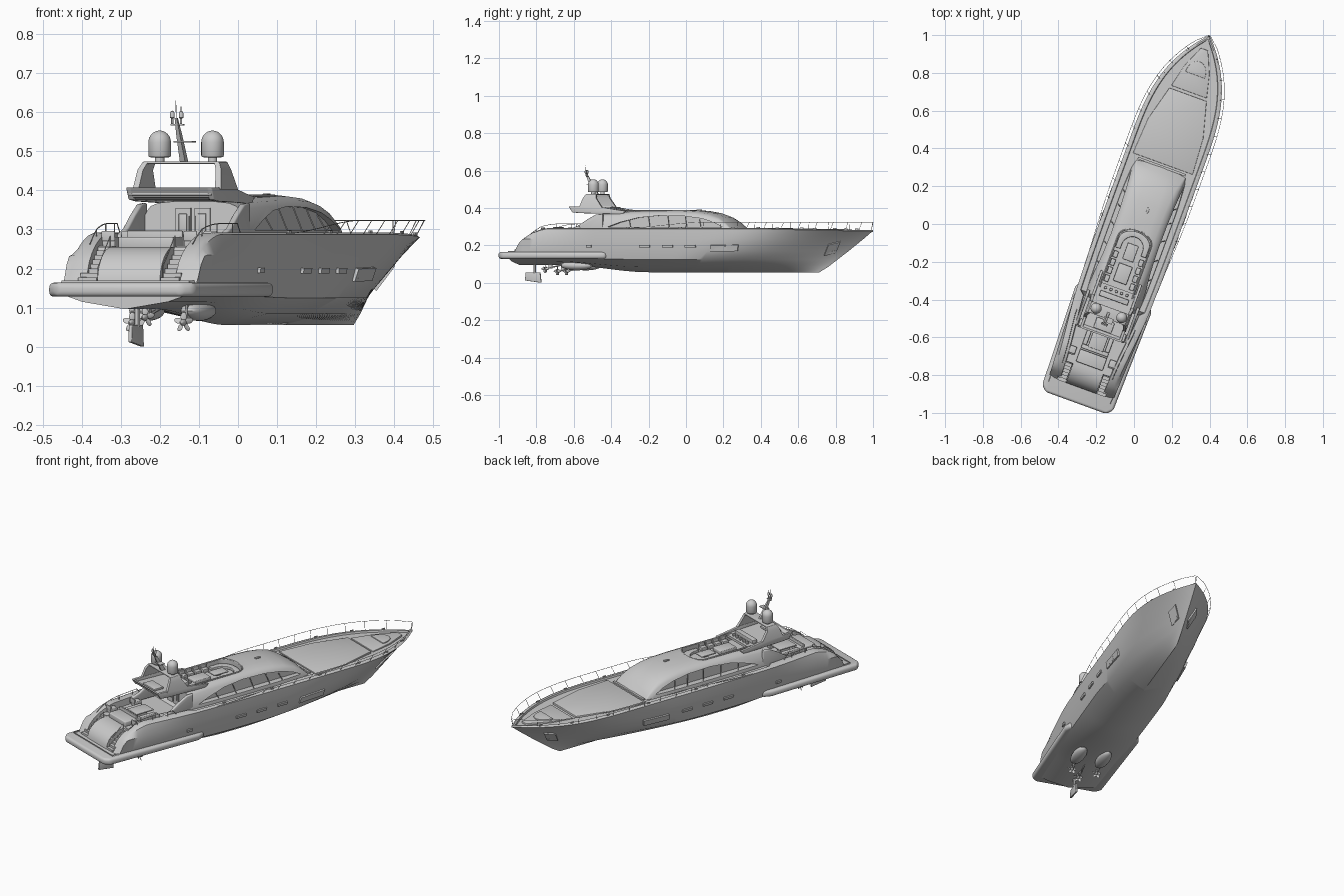
import bpy, bmesh, math
from mathutils import Matrix, Vector
from mathutils.bvhtree import BVHTree

if "Cube" in bpy.data.objects:
    bpy.data.objects.remove(bpy.data.objects["Cube"])

# Local frame: x = starboard, y = towards bow, z = up; turned 20 degrees at the end
def mk(name, bm):
    bmesh.ops.remove_doubles(bm, verts=bm.verts, dist=1e-5)
    bmesh.ops.recalc_face_normals(bm, faces=bm.faces)
    me = bpy.data.meshes.new(name)
    bm.to_mesh(me); bm.free()
    o = bpy.data.objects.new(name, me)
    bpy.context.collection.objects.link(o)
    return o

def loft(name, rings, cap=2):
    bm = bmesh.new()
    R = [[bm.verts.new(p) for p in r] for r in rings]
    n = len(rings[0])
    for a, b in zip(R, R[1:]):
        for i in range(n):
            bm.faces.new((a[i], a[(i + 1) % n], b[(i + 1) % n], b[i]))
    for r in (R[0], R[-1])[:cap]: bm.faces.new(r)
    return mk(name, bm)

def prism(name, pts, a, b, axis='x', bevel=0):
    f = (lambda p, c: (c, p[0], p[1])) if axis == 'x' else (lambda p, c: (p[0], p[1], c))
    o = loft(name, [[f(p, a) for p in pts], [f(p, b) for p in pts]])
    return soften(o, bevel) if bevel else o

def soften(o, w, seg=3):
    bm = bmesh.new(); bm.from_mesh(o.data)
    es = [e for e in bm.edges if len(e.link_faces) == 2 and e.calc_face_angle() > .5]
    bmesh.ops.bevel(bm, geom=es, offset=w, segments=seg, affect='EDGES', profile=.5)
    bm.to_mesh(o.data); bm.free()
    return o

def box(name, x, y, z, sx, sy, sz, bevel=0):
    h, k = sx / 2, sy / 2
    return prism(name, [(x - h, y - k), (x + h, y - k), (x + h, y + k), (x - h, y + k)],
                 z - sz / 2, z + sz / 2, 'z', bevel)

def lathe(name, x, y, prof, n=24):
    return loft(name, [[(x + r * math.cos(i * math.tau / n), y + r * math.sin(i * math.tau / n), z)
                        for i in range(n)] for r, z in prof])

def bake(o):
    dg = bpy.context.evaluated_depsgraph_get()
    me = bpy.data.meshes.new_from_object(o.evaluated_get(dg))
    n = o.name
    bpy.data.objects.remove(o)
    o = bpy.data.objects.new(n, me); bpy.context.collection.objects.link(o)
    o.name = n
    return o

def tubes(name, paths, r=.0015):
    cu = bpy.data.curves.new(name, 'CURVE')
    cu.dimensions = '3D'; cu.bevel_depth = r; cu.bevel_resolution = 1; cu.use_fill_caps = True
    for p in paths:
        s = cu.splines.new('POLY'); s.points.add(len(p) - 1)
        for q, c in zip(s.points, p): q.co = (*c, 1)
    o = bpy.data.objects.new(name, cu); bpy.context.collection.objects.link(o)
    return bake(o)

def cut(o, c):
    m = o.modifiers.new('cut', 'BOOLEAN'); m.object = c; m.operation = 'DIFFERENCE'; m.solver = 'EXACT'
    o = bake(o); bpy.data.objects.remove(c)
    return o

def ramp(x): x = min(max(x, 0), 1); return x * x * (3 - 2 * x)

# Hull: levels from keel to deck edge (z, stem y, half beam, fullness, start of taper, aft rise)
LEV = [(.056, .72, 0, 2, 0, .04), (.085, .77, .13, 1.6, -.15, .03), (.125, .825, .188, 1.75, -.05, .008),
       (.17, .887, .200, 2.1, .05, 0), (.235, .972, .208, 2.6, .2, 0), (.287, 1.024, .21, 3.1, .35, 0)]
def wing(u): x = max(0, (-.70 - u) / .25); return .15 + .143 * math.sqrt(max(0, 1 - x * x))
def beam(k, u):
    z, stem, B, p, m, r = LEV[k]
    f = 1 - max(0, min(1, (u - m) / (stem - m))) ** p
    f -= (.14 if k > 2 else .1) * max(0, -u) ** 2
    return B * f - (.018 * ramp((-u - .45) / .4) if k == 5 else 0)
def zdeck(u): return .287 - .010 * ramp((u - .4) / .6)
rings = []
for i in range(91):
    half = []
    for k, (z, stem, *_, rise) in enumerate(LEV):
        u = -.99 + (stem + .99) * i / 90
        zz = (zdeck(u) if k == 5 else z) + rise * ramp((-.25 - u) / .5)
        half.append((beam(k, u), u, min(zz, wing(u) - .002 * (5 - k)) if k > 3 else zz))
    b, zt = half[-1][0], half[-1][2]
    floor = min(zt, zdeck(u) - .006 if u > -.49 else .255 if u > -.86 else .15)
    half.append((max(b - .012, 0), u, zt + .005))
    half.append((max(b - (.045 if u < -.49 else .022), 0), u, zt + .004))
    half.append((max(b - (.048 if u < -.49 else .025), 0), u, floor))
    half.append((0, u, floor))
    rings.append(half + [(-x, y, z) for x, y, z in half[-2:0:-1]])
hull = loft('hull', rings, 1)
bm = bmesh.new(); bm.from_mesh(hull.data); tree = BVHTree.FromBMesh(bm); bm.free()

# Swim platform with rounded side sponsons
P = [(-.2, -1.018), (-.17, -1.047), (.17, -1.047), (.2, -1.018), (.213, -.47), (.195, -.425), (-.195, -.425), (-.213, -.47)]
soften(prism('swim_platform', P, .128, .164, 'z'), .014, 4)

# Curved transom panel and stairs either side
arc = [(-.86 - .105 * math.sin(a), .16 + .095 * math.cos(a)) for a in [i * math.pi / 16 for i in range(9)]]
prism('transom_panel', arc + [(-.83, .16), (-.83, .255)], -.085, .085)
for s in (-1, 1):
    for i in range(8):
        y0 = -.965 + .017 * i
        box('stair_step', s * .112, (y0 - .82) / 2, .166 + .0057 + .0114 * i, .05, -.82 - y0, .0114)
    tubes('stair_rail', [[(s * .088, -.95, .175), (s * .088, -.95, .205), (s * .088, -.86, .283), (s * .088, -.86, .255)]])

# Hull windows and anchor pockets laid on the hull skin
def plate(name, s, u, z, w, h, slant=0, t=.003):
    hit, nrm, *_ = tree.ray_cast(Vector((s, u, z)), Vector((-s, 0, 0)))
    if hit is None: return
    ty = Vector((0, 1, 0)); ty = (ty - nrm * ty.dot(nrm)).normalized()
    tz = Vector((0, 0, 1)); tz = (tz - nrm * tz.dot(nrm)).normalized()
    q = [(-w, -h), (w - slant, -h), (w, h), (-w + slant, h)]
    loft(name, [[hit + ty * a / 2 + tz * b / 2 + nrm * d for a, b in q] for d in (-.008, t)])
for s in (-1, 1):
    plate('porthole', s, -.52, .196, .03, .014)
    for u in (-.2, -.07, .06): plate('hull_window', s, u, .195, .06, .014)
    plate('saloon_window_frame', s, .25, .186, .16, .034, .012, .002)
    plate('saloon_window', s, .23, .186, .075, .022, .004, .004)
    plate('saloon_window', s, .297, .186, .05, .022, .01, .004)
    plate('anchor_pocket', s, .81, .185, .085, .07, .04)
    plate('anchor_shank', s, .815, .19, .014, .06, 0, .009)
    plate('anchor_fluke', s, .80, .165, .05, .016, .01, .011)

# Deckhouse: lofted streamlined cabin
rings = []
for u, w, zt in [(-.48, .148, .372), (-.4, .153, .380), (-.28, .156, .386), (-.15, .157, .389), (-.03, .157, .389),
                 (.06, .157, .384), (.13, .155, .372), (.19, .152, .351), (.235, .148, .320), (.272, .14, .282)]:
    k = (zt - .27) / .115
    half = [(0, u, .262), (w, u, .262), (w, u, .27 + .022 * k), (w - .008 * k, u, .27 + .055 * k),
            (w - .025 * k, u, zt - .027 * k), (w - .036 * k, u, zt - .014 * k), (w - .058 * k, u, zt - .005 * k),
            (w * .35, u + .012 * (u > .03), zt), (0, u + .015 * (u > .03), zt)]
    rings.append(half + [(-x, y, z) for x, y, z in half[-2:0:-1]])
house = loft('deckhouse', rings)

# Sundeck well cut into the roof, and lens-shaped side window recesses
def well(w, y1, y0): return [(w, y0)] + [(w * math.cos(a), y1 - .06 + .06 * math.sin(a))
                                       for a in [i * math.pi / 12 for i in range(13)]] + [(-w, y0)]
house = cut(house, prism('well_cutter', well(.09, -.08, -.44), .35, .45, 'z'))
lens = [(-.43, .299), (.22, .299), (.17, .322), (.1, .343), (0, .356), (-.14, .359), (-.26, .348), (-.36, .324)]
for s in (-1, 1):
    house = cut(house, prism('window_cutter', lens, s * .122, s * .2))
    tubes('window_mullion', [[(s * .15, u, .298), (s * .131, u - .015, z)] for u, z in
                             ((-.3, .34), (-.19, .355), (-.08, .358), (.02, .352), (.1, .338))], .002)
    # Aft side fairing sweeping down from the roof
    prism('side_fairing', [(-.46, .26), (-.46, .368), (-.50, .365), (-.55, .338), (-.60, .305), (-.66, .285), (-.66, .26)],
          s * .132, s * .148, 'x', .005)
    # Saloon doors on the aft bulkhead
    box('door_frame', s * .026, -.482, .312, .042, .008, .085)
    box('door_glass', s * .026, -.487, .318, .022, .006, .045, .002)
    tubes('door_handle', [[(s * .008, -.49, .295), (s * .008, -.49, .335)]])
tubes('well_coaming', [[(x, y, .386) for x, y in well(.092, -.077, -.43)]], .004)
box('wiper_hatch', .01, .04, .388, .012, .03, .008, .002)

# Sundeck seating
prism('sundeck_sofa', well(.086, -.085, -.2) + [(x, y) for x, y in reversed(well(.058, -.115, -.2))], .35, .366, 'z', .003)
box('sundeck_table', 0, -.2, .368, .06, .09, .006, .002)
box('sundeck_table_leg', 0, -.2, .358, .012, .03, .018)
box('sundeck_sunpad', 0, -.32, .362, .075, .1, .022, .004)
for s in (-1, 1):
    for i in range(4):
        box('sundeck_seat', s * .072, -.235 - .045 * i, .360, .026, .036, .02, .003)
        box('sundeck_seat_back', s * .086, -.235 - .045 * i, .372, .008, .036, .03, .003)

# Fly deck overhang with side bulwarks
prism('fly_deck', [(-.655, .388), (-.63, .376), (-.40, .372), (-.40, .386), (-.655, .394)], -.112, .112)
prism('fly_aft_bulwark', [(-.648, .382), (-.665, .408), (-.655, .408), (-.636, .388)], -.113, .113)
for s in (-1, 1):
    prism('fly_bulwark', [(-.645, .376), (-.665, .408), (-.50, .408), (-.40, .392), (-.34, .384), (-.36, .366), (-.60, .372)],
          s * .102, s * .117, 'x', .003)
box('fly_bar', 0, -.455, .395, .16, .03, .022, .003)
box('fly_sunpad', 0, -.61, .398, .1, .06, .012, .003)
for i in range(5): box('fly_stool', -.06 + .03 * i, -.42, .392, .014, .014, .014, .003)

# Radar arch
for s in (-1, 1):
    bot = [(-.605, .12), (-.605, .104), (-.475, .104), (-.475, .12)]
    mid = [(-.585, .114), (-.585, .099), (-.51, .099), (-.51, .114)]
    top = [(-.572, .104), (-.572, .09), (-.513, .09), (-.513, .104)]
    loft('arch_leg', [[(s * x, y, z) for y, x in q] for q, z in ((bot, .402), (mid, .452), (top, .473))])
    # Satellite domes
    lathe('satellite_dome', s * .072 + .002, -.54, [(.012, .472), (.012, .484), (.027, .485), (.029, .489), (.029, .523)] +
          [(.029 * math.cos(a), .523 + .03 * math.sin(a)) for a in [i * math.pi / 16 for i in range(1, 8)]] + [(.0005, .553)])
box('arch_beam', 0, -.542, .471, .205, .062, .006, .002)

# Mast with radar bars and antennas
loft('mast', [[(a * w, y + b * d, z) for a, b in ((-1, -1), (1, -1), (1, 1), (-1, 1))]
              for y, z, w, d in ((-.55, .474, .007, .012), (-.585, .54, .005, .009), (-.608, .585, .003, .004))])
box('radar_platform', .012, -.578, .524, .05, .03, .004)
box('radar_scanner', 0, -.60, .568, .036, .006, .004)
for s in (-1, 1):
    lathe('small_dome', s * .012, -.605, [(.003, .57), (.003, .584), (.006, .586), (.006, .597), (.004, .602), (.0005, .604)], 12)
tubes('antennas', [[(0, -.607, .58), (0, -.612, .63)], [(.012, -.604, .6), (.012, -.606, .615)]], .001)

# Aft cockpit furniture
box('cockpit_sunpad', 0, -.80, .266, .15, .08, .03, .005)
box('cockpit_table', 0, -.69, .284, .085, .11, .006, .002)
box('cockpit_table_base', 0, -.69, .268, .03, .06, .03)
box('cockpit_sofa', 0, -.752, .268, .15, .024, .028, .004)
box('cockpit_sofa_back', 0, -.766, .282, .15, .01, .03, .003)
for s in (-1, 1):
    box('cockpit_sofa_side', s * .063, -.69, .267, .024, .1, .026, .004)
    for u in (-.79, -.64):
        box('armchair', s * .112, u, .268, .036, .045, .026, .004)
        box('armchair_back', s * .112, u - .02, .283, .036, .008, .026, .003)
    # Aft deck side rails
    p = [(s * (beam(5, u) - .03), u, wing(u) + .008 + .014 * ramp((u + .87) / .06)) for u in [-.87 + .03 * i for i in range(10)]]
    tubes('aft_rail', [p + [(p[-1][0], -.58, .292)]] + [[q, (q[0], q[1], q[2] - .024)] for q in p[2::3]])

# Foredeck raised panels, hatch and fittings
prism('foredeck_panel', [(-.168, .30), (.168, .30), (.155, .5), (.105, .69), (-.105, .69), (-.155, .5)], .27, .287, 'z', .003)
prism('bow_panel', [(-.1, .705), (.1, .705), (.07, .83), (.02, .945), (-.02, .945), (-.07, .83)], .265, .281, 'z', .003)
prism('bow_hatch', [(.055 * math.cos(a), .80 + .075 * math.sin(a)) for a in [i * math.pi / 12 for i in range(13)]],
      .27, .286, 'z', .002)
box('foredeck_step', 0, .284, .283, .27, .012, .012)
for s in (-1, 1):
    for u in (-.3, 0, .3, .55, .75, .9):
        box('deck_cleat', s * (beam(5, u) - .012), u, zdeck(u) + .007, .005, .018, .008)

# Bow guard rail with stanchions
def rail(u, s):
    return (s * max(0, beam(5, min(u, 1.02)) + .014 * ramp((u + .35) / .5) * ramp((1.024 - u) / .05)), u, .29 + .033 * ramp((u + .35) / .5))
us = [-.35 + 1.374 * i / 56 for i in range(57)]
for s in (-1, 1):
    tubes('bow_rail', [[rail(u, s) for u in us]] +
          [[rail(u, s), (s * max(beam(5, u) - .006, 0), u - .01, zdeck(u))] for u in us[12::4]], .0011)

# Propulsion pods, propellers and rudder
def ball(name, x, y, z, sx, sy, sz):
    bm = bmesh.new(); bmesh.ops.create_uvsphere(bm, u_segments=20, v_segments=12, radius=1)
    bm.transform(Matrix.Translation((x, y, z)) @ Matrix.Diagonal((sx, sy, sz, 1)))
    return mk(name, bm)
for x, u, z in ((-.07, -.745, .062), (.07, -.745, .062), (0, -.84, .075)):
    if x: ball('drive_fairing', x, u + .11, .092, .036, .09, .026)
    ball('prop_hub', x, u, z, .008, .022, .008)
    tubes('prop_shaft', [[(x, u, z), (x, u + .12, z + .025)]], .004)
    box('shaft_strut', x, u + .03, z + .025, .005, .02, .05)
    for i in range(5):
        a = i * math.tau / 5
        b = ball('prop_blade', 0, 0, .015, .008, .002, .011)
        b.data.transform(Matrix.Translation((x, u, z)) @ Matrix.Rotation(a, 4, 'Y') @ Matrix.Rotation(.5, 4, 'Z'))
prism('rudder', [(-.955, .012), (-.862, 0), (-.868, .056), (-.95, .056)], -.005, .005, 'x', .002)
tubes('rudder_stock', [[(0, -.9, .05), (0, -.9, .115)]], .008)

# Turn the whole yacht to its heading and shade
M = Matrix.Translation((.05, .037, 0)) @ Matrix.Rotation(math.radians(-20), 4, 'Z')
for o in bpy.context.scene.objects:
    o.data.transform(M); o.select_set(True)
    bpy.context.view_layer.objects.active = o
bpy.ops.object.shade_smooth_by_angle(angle=math.radians(32))
